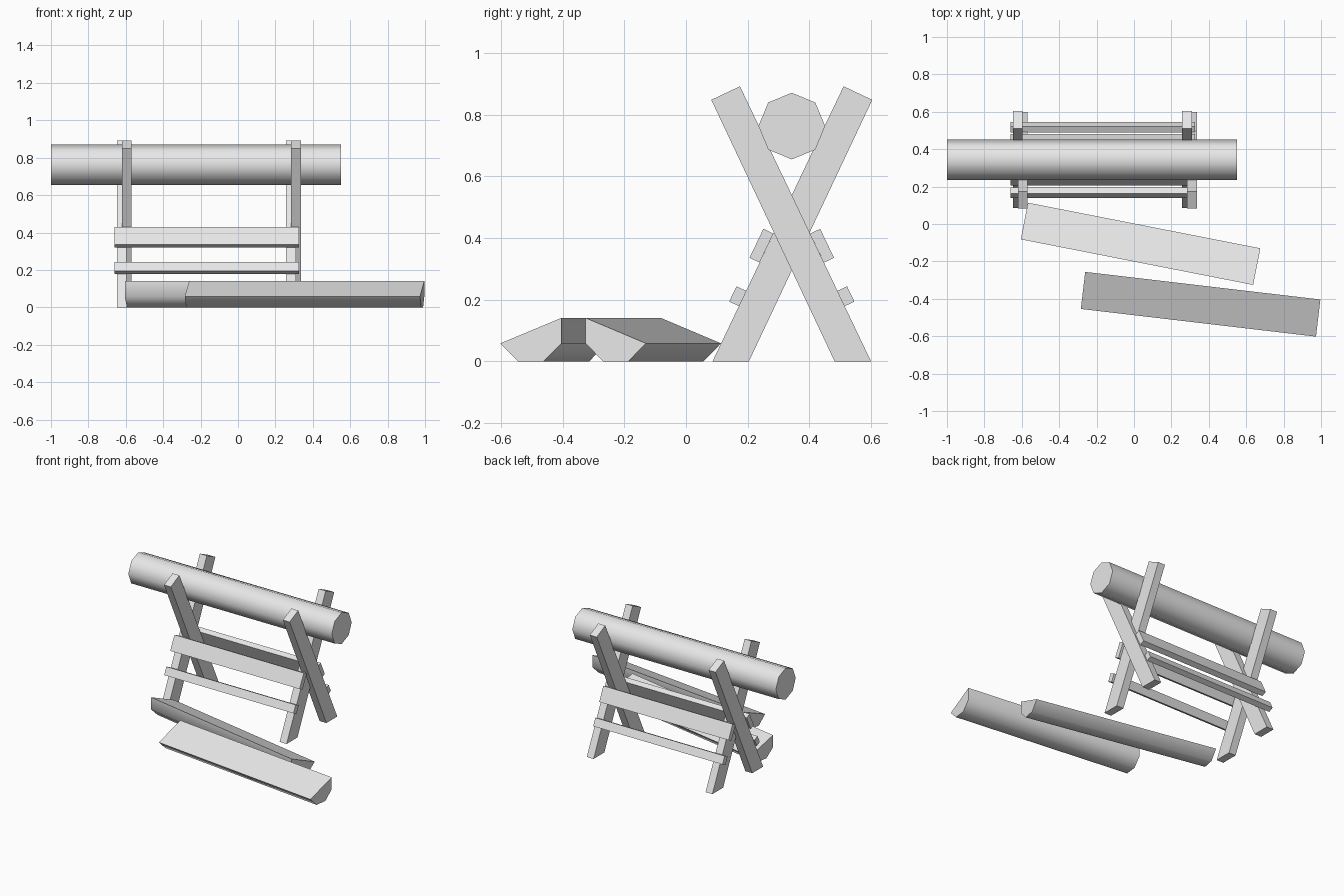
import bpy
import math
from mathutils import Matrix, Vector

old = bpy.data.objects.get("Cube")
if old:
    bpy.data.objects.remove(old)

wood = bpy.data.materials.new("grey_wood")
wood.use_nodes = True
grey = (0.8, 0.8, 0.8, 1)
wood.diffuse_color = grey
wood.node_tree.nodes["Principled BSDF"].inputs["Base Color"].default_value = grey

R = 0.108      # radius of every log
MID_Y = 0.343  # centre line of the sawhorse


def prism(name, profile, x0, x1, smooth=False):
    """Extrude a counter-clockwise (y, z) profile from x0 to x1."""
    n = len(profile)
    verts = [(x, y, z) for x in (x0, x1) for y, z in profile]
    faces = [tuple(reversed(range(n))), tuple(range(n, 2 * n))]
    faces += [(i, (i + 1) % n, n + (i + 1) % n, n + i) for i in range(n)]
    mesh = bpy.data.meshes.new(name)
    mesh.from_pydata(verts, [], faces)
    mesh.materials.append(wood)
    obj = bpy.data.objects.new(name, mesh)
    bpy.context.collection.objects.link(obj)
    if smooth:
        bpy.ops.object.select_all(action='DESELECT')
        bpy.context.view_layer.objects.active = obj
        obj.select_set(True)
        bpy.ops.object.shade_smooth_by_angle(angle=math.radians(50))
    return obj


def ring(angles):
    return [(R * math.cos(math.radians(a)), R * math.sin(math.radians(a))) for a in angles]


def mirrored(profile, axis=0.0):
    return [(2 * axis - y, z) for y, z in reversed(profile)]


# Crossed legs: one leans back, its mirror leans forward, at each end
leg = [(0.086, 0), (0.204, 0), (0.604, 0.848), (0.511, 0.892)]
for side, x in (("right", -0.648), ("left", 0.257)):
    prism(side + "_leg_leaning_back", leg, x, x + 0.053)
    prism(side + "_leg_leaning_forward", mirrored(leg, MID_Y), x + 0.027, x + 0.079)

# Boards nailed on the outer faces of the legs, front and back
along = Vector((0.427, 0.892)).normalized()
inward = Vector((along.y, -along.x))
for name, start, width in (("upper_board", (0.206, 0.336), 0.104),
                           ("lower_board", (0.140, 0.194), 0.055)):
    low = Vector(start)
    board = [low, low + inward * 0.036, low + inward * 0.036 + along * width, low + along * width]
    prism("front_" + name, board, -0.66, 0.325)
    prism("back_" + name, mirrored(board, MID_Y), -0.66, 0.325)

# Whole log resting in the crossed legs
log = prism("log", ring(range(0, 360, 45)), -1, 0.55, smooth=True)
log.location = (0, MID_Y, 0.763)

# Split logs lying on the ground, cut faces turned away from each other
half = ring([-157.5, -112.5, -67.5, -22.5, 22.5])
for name, profile, x, y, turn in (("front_split_log", half, 0.356, -0.429, -6.7),
                                  ("rear_split_log", mirrored(half), 0.035, -0.106, -11.1)):
    piece = prism(name, profile, -0.633, 0.633, smooth=True)
    piece.matrix_world = (Matrix.Translation((x, y, R * math.cos(math.pi / 8)))
                          @ Matrix.Rotation(math.radians(turn), 4, 'Z'))
